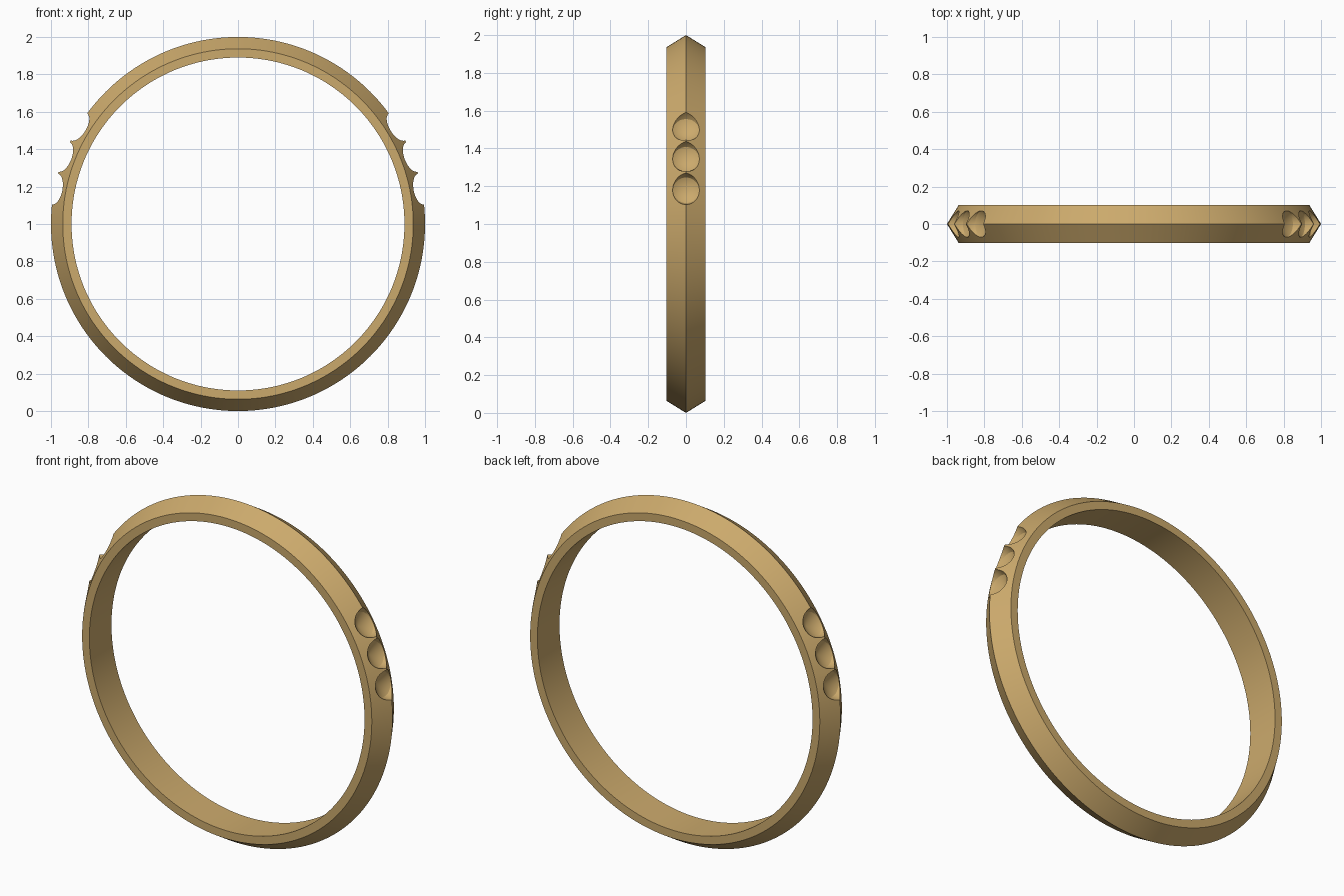
import bpy, bmesh, math
from mathutils import Matrix, Vector

if "Cube" in bpy.data.objects:
    bpy.data.objects.remove(bpy.data.objects["Cube"])

CENTRE = Vector((0, 0, 1))


def lathe(name, profile, segs, closed, matrix):
    """Spin (radius, height) points around local z, then place with matrix."""
    bm = bmesh.new()
    rings = []
    for r, h in profile:
        if r == 0:
            rings.append([bm.verts.new((0, 0, h))] * segs)
        else:
            rings.append([bm.verts.new((r * math.cos(2 * math.pi * i / segs),
                                        r * math.sin(2 * math.pi * i / segs), h))
                          for i in range(segs)])
    pairs = list(zip(rings, rings[1:]))
    if closed:
        pairs.append((rings[-1], rings[0]))
    for a, b in pairs:
        for i in range(segs):
            j = (i + 1) % segs
            bm.faces.new(list(dict.fromkeys((a[i], a[j], b[j], b[i]))))
    bmesh.ops.recalc_face_normals(bm, faces=bm.faces)
    bm.transform(matrix)
    mesh = bpy.data.meshes.new(name)
    bm.to_mesh(mesh)
    bm.free()
    obj = bpy.data.objects.new(name, mesh)
    bpy.context.collection.objects.link(obj)
    return obj


# Knife-edge band
W = 0.102
band = lathe("ring_band",
             [(0.89, -W), (0.937, -W), (1.0, 0), (0.937, W), (0.89, W)],
             192, True,
             Matrix.Translation(CENTRE) @ Matrix.Rotation(math.pi / 2, 4, 'X'))

# Gem seats drilled radially into both shoulders
seat = [(0, 0.912), (0.069, 0.953), (0.079, 0.972), (0.086, 1.0), (0.086, 1.06), (0, 1.06)]
for side in (1, -1):
    for deg in (10.8, 21.1, 31.4):
        tilt = Matrix.Rotation(side * math.radians(90 - deg), 4, 'Y')
        cutter = lathe("seat_cutter", seat, 40, False,
                       Matrix.Translation(CENTRE) @ tilt)
        cutter.hide_render = True
        mod = band.modifiers.new("seat", 'BOOLEAN')
        mod.operation = 'DIFFERENCE'
        mod.solver = 'EXACT'
        mod.object = cutter
        bpy.context.view_layer.objects.active = band
        bpy.ops.object.modifier_apply(modifier=mod.name)
        bpy.data.objects.remove(cutter)

# Gold colour
gold = bpy.data.materials.new("gold")
gold.diffuse_color = (0.60, 0.40, 0.15, 1)
gold.use_nodes = True
gold.node_tree.nodes["Principled BSDF"].inputs["Base Color"].default_value = gold.diffuse_color
band.data.materials.clear()
band.data.materials.append(gold)

bpy.ops.object.select_all(action='DESELECT')
band.select_set(True)
bpy.context.view_layer.objects.active = band
bpy.ops.object.shade_smooth_by_angle(angle=math.radians(25))
